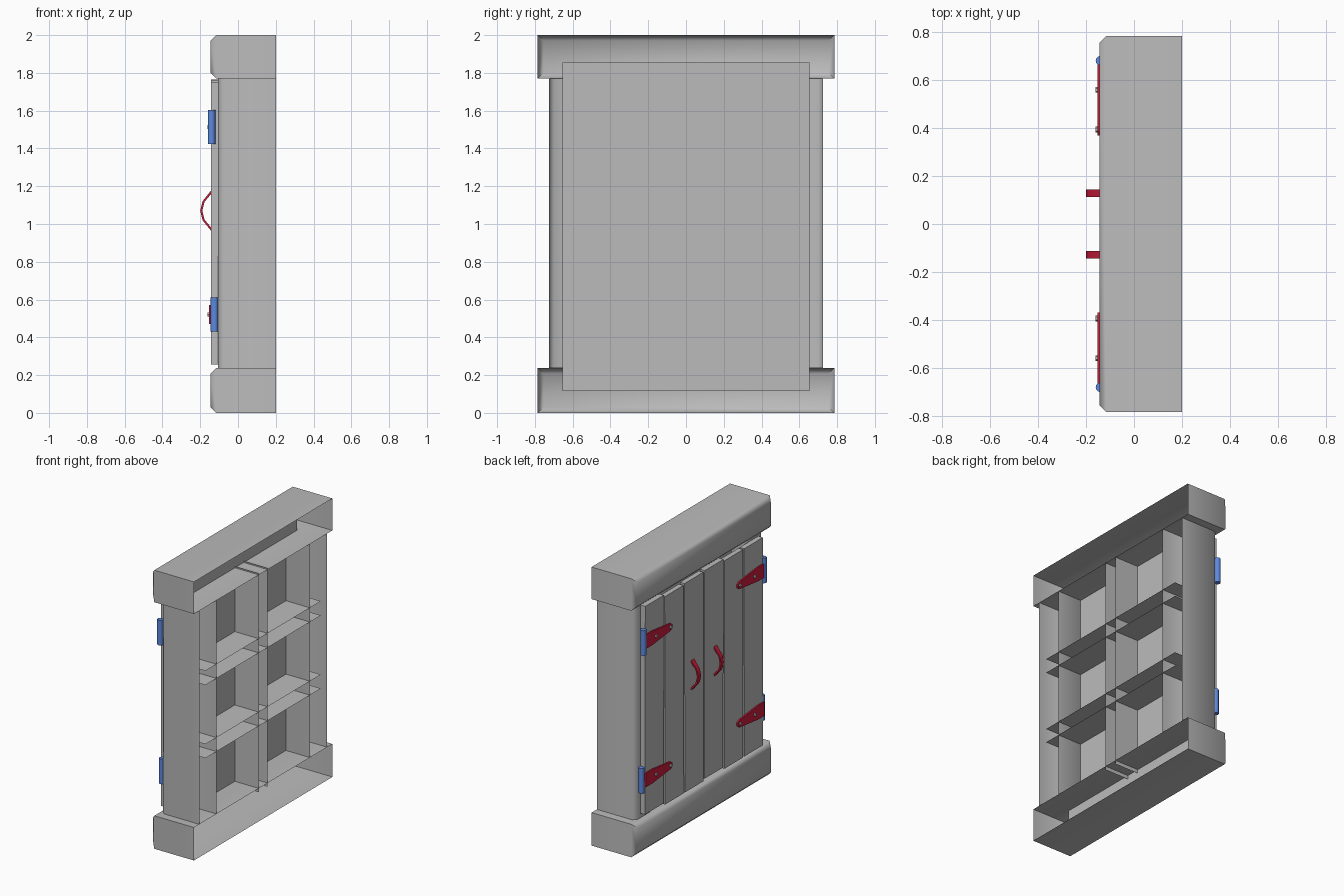
import bpy, bmesh, math, random
from mathutils import Matrix, Vector

random.seed(4)
if "Cube" in bpy.data.objects:
    bpy.data.objects.remove(bpy.data.objects["Cube"])


def material(name, rgb):
    m = bpy.data.materials.new(name)
    m.use_nodes = True
    m.diffuse_color = (*rgb, 1)
    m.node_tree.nodes["Principled BSDF"].inputs["Base Color"].default_value = (*rgb, 1)
    return m


GREY = material("stone grey", (0.5, 0.5, 0.5))
RED = material("deep red", (0.6, 0.012, 0.045))
BLUE = material("hinge blue", (0.11, 0.25, 0.75))


def finish(name, bm, mat, smooth=None):
    me = bpy.data.meshes.new(name)
    bm.to_mesh(me)
    bm.free()
    ob = bpy.data.objects.new(name, me)
    bpy.context.collection.objects.link(ob)
    me.materials.append(mat)
    if smooth:
        bpy.ops.object.select_all(action='DESELECT')
        ob.select_set(True)
        bpy.context.view_layer.objects.active = ob
        bpy.ops.object.shade_smooth_by_angle(angle=math.radians(smooth))
    return ob


def box_mesh(lo, hi):
    lo, hi = Vector(lo), Vector(hi)
    bm = bmesh.new()
    bmesh.ops.create_cube(bm, size=1)
    bmesh.ops.scale(bm, vec=hi - lo, verts=bm.verts)
    bmesh.ops.translate(bm, vec=(lo + hi) / 2, verts=bm.verts)
    return bm


def shell(name, lo, hi, bevel, upright_only=False):
    """Box with chamfered outer face, open at the rear."""
    bm = box_mesh(lo, hi)
    edges = []
    for e in bm.edges:
        a, b = (v.co for v in e.verts)
        if max(a.x, b.x) < lo[0] + 0.001 and (not upright_only or abs(a.z - b.z) > 0.1):
            edges.append(e)
    bmesh.ops.bevel(bm, geom=edges, offset=bevel, segments=1, affect='EDGES')
    bm.normal_update()
    gone = [f for f in bm.faces if f.normal.x > 0.9 or (upright_only and abs(f.normal.z) > 0.9)]
    bmesh.ops.delete(bm, geom=gone, context='FACES')
    return finish(name, bm, GREY, 60)


def sheet(name, corners):
    bm = bmesh.new()
    bm.faces.new([bm.verts.new(c) for c in corners])
    return finish(name, bm, GREY)


def prism(name, outline, offset, mat, smooth=None):
    """Extrude a closed outline of 3D points along an offset."""
    bm = bmesh.new()
    face = bm.faces.new([bm.verts.new(p) for p in outline])
    ext = bmesh.ops.extrude_face_region(bm, geom=[face])
    moved = [v for v in ext["geom"] if isinstance(v, bmesh.types.BMVert)]
    bmesh.ops.translate(bm, vec=offset, verts=moved)
    if not any(f.is_valid and len(f.verts) == len(outline) and f is face for f in bm.faces):
        bm.faces.new([v for v in bm.verts if v not in moved])
    bmesh.ops.recalc_face_normals(bm, faces=bm.faces)
    return finish(name, bm, mat, smooth)


def cylinder(name, centre, radius, depth, sides, mat, axis='Z'):
    bm = bmesh.new()
    turn = Matrix.Rotation(math.pi / 2, 4, 'Y') if axis == 'X' else Matrix()
    bmesh.ops.create_cone(bm, cap_ends=True, segments=sides, radius1=radius, radius2=radius,
                          depth=depth, matrix=Matrix.Translation(centre) @ turn)
    return finish(name, bm, mat, 50)


# Frame: two wide beams and two side posts
BACK, FACE = 0.2, -0.145
shell("top_beam", (FACE, -0.785, 1.77), (BACK, 0.785, 2), 0.03)
shell("bottom_beam", (FACE, -0.785, 0), (BACK, 0.785, 0.237), 0.03)
for side, word in ((1, "left"), (-1, "right")):
    y0, y1 = sorted((side * 0.53, side * 0.725))
    shell(word + "_post", (-0.105, y0, 0.237), (BACK, y1, 1.77), 0.025, True)

# Backing pane and the open grid of glazing bars
PANE = 0.01
sheet("pane", [(PANE, -0.655, 0.115), (PANE, 0.655, 0.115), (PANE, 0.655, 1.855), (PANE, -0.655, 1.855)])
for i, y in enumerate((-0.05, 0.05)):
    sheet(f"upright_bar_{i}", [(PANE, y, 0.21), (BACK, y, 0.21), (BACK, y, 1.78), (PANE, y, 1.78)])
for i, z in enumerate((0.685, 0.785, 1.21, 1.312)):
    sheet(f"cross_bar_{i}", [(PANE, -0.655, z), (BACK, -0.655, z), (BACK, 0.655, z), (PANE, 0.655, z)])

# Shutter planks, each a little crooked
pitch = 0.225
for i in range(6):
    y = (i - 2.5) * pitch
    h0, h1 = 0.262 + random.uniform(-0.01, 0.01), 1.757 + random.uniform(-0.01, 0.01)
    bm = box_mesh((-0.143, y - 0.106, h0), (-0.107, y + 0.106, h1))
    turn = Matrix.Rotation(random.uniform(-0.005, 0.005), 3, 'X')
    bmesh.ops.rotate(bm, cent=(0, y, 1), matrix=turn, verts=bm.verts)
    finish(f"plank_{i}", bm, GREY)

# Hinges: barrel, tapered strap and two screws
for side, word in ((1, "left"), (-1, "right")):
    for z, level, bx in ((0.52, "lower", -0.125), (1.513, "upper", -0.14)):
        name = f"{word}_{level}_hinge"
        cylinder(name + "_barrel", (bx, side * 0.682, z), 0.02, 0.18, 12, BLUE)
        half = [(0.67, 0.05), (0.60, 0.05), (0.39, 0.026), (0.37, 0.012)]
        outline = [(-0.153, side * y, z + h) for y, h in half]
        outline += [(-0.153, side * y, z - h) for y, h in reversed(half)]
        prism(name + "_strap", outline, (0.014, 0, 0), RED)
        for k, y in enumerate((0.56, 0.395)):
            cylinder(f"{name}_screw_{k}", (-0.154, side * y, z), 0.012, 0.014, 6, GREY, 'X')

# Bowed pull handles
bow = [(-0.142, 1.178), (-0.188, 1.12), (-0.2, 1.07), (-0.188, 1.02), (-0.142, 0.963)]
inner = [(x + 0.011, 1.07 + (z - 1.07) * 0.95) for x, z in reversed(bow)]
for side, word in ((1, "left"), (-1, "right")):
    y = side * 0.129 - 0.016
    prism(word + "_handle", [(x, y, z) for x, z in bow + inner], (0, 0.032, 0), RED, 50)
